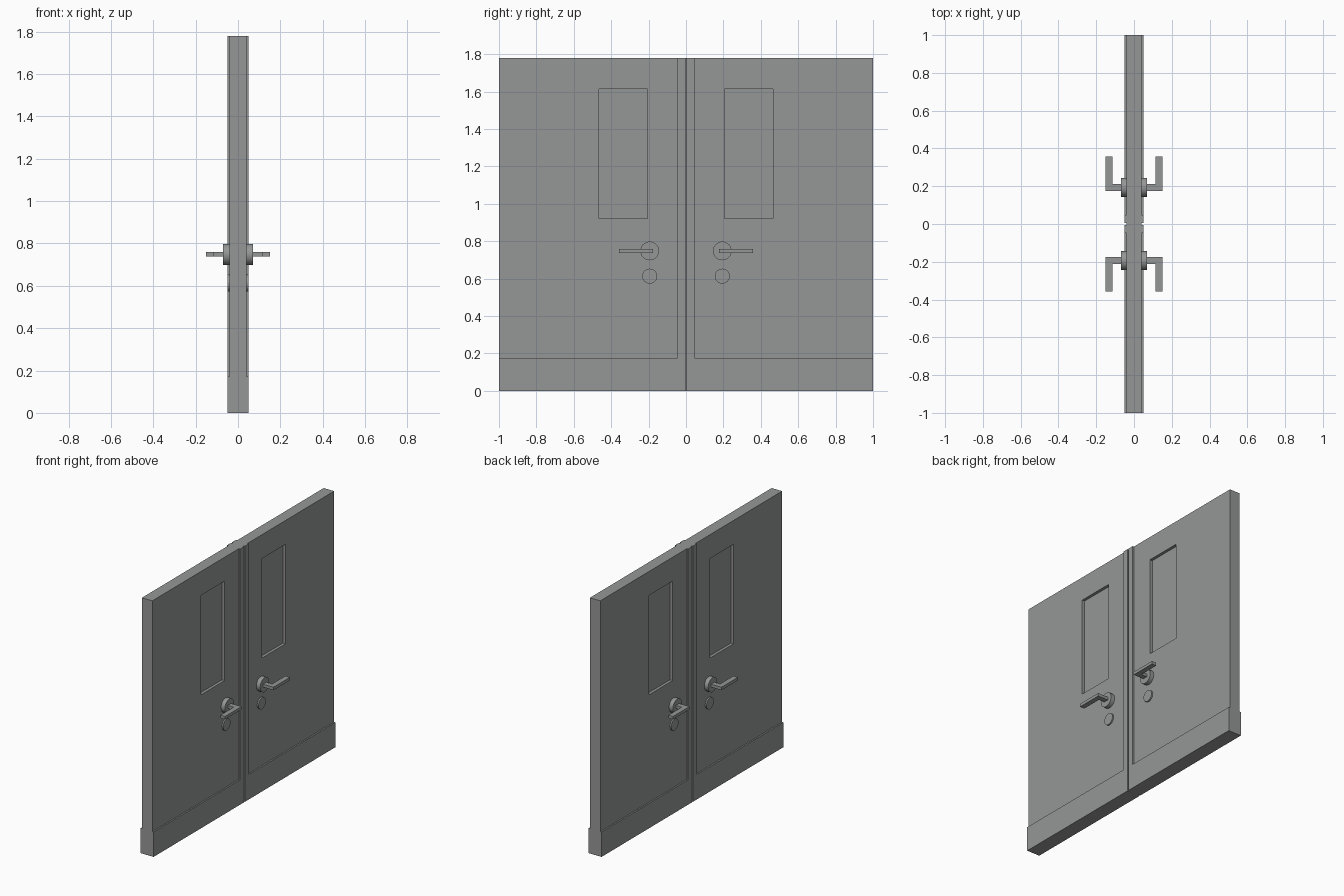
import bpy, bmesh, math
from mathutils import Matrix

if "Cube" in bpy.data.objects:
    bpy.data.objects.remove(bpy.data.objects["Cube"])

# One steel grey for the whole door set
grey = bpy.data.materials.new("steel_grey")
grey.diffuse_color = (0.30, 0.31, 0.305, 1)
grey.use_nodes = True
grey.node_tree.nodes["Principled BSDF"].inputs["Base Color"].default_value = grey.diffuse_color


def finish(name, bm, smooth=False):
    bmesh.ops.recalc_face_normals(bm, faces=bm.faces[:])
    me = bpy.data.meshes.new(name)
    bm.to_mesh(me)
    bm.free()
    me.materials.append(grey)
    ob = bpy.data.objects.new(name, me)
    bpy.context.collection.objects.link(ob)
    if smooth:
        bpy.context.view_layer.objects.active = ob
        ob.select_set(True)
        bpy.ops.object.shade_smooth_by_angle(angle=math.radians(35))
        ob.select_set(False)
    return ob


def lofted(name, loops):
    """Closed solid through matching loops of points."""
    bm = bmesh.new()
    rings = [[bm.verts.new(p) for p in loop] for loop in loops]
    n = len(rings[0])
    for a, b in zip(rings, rings[1:]):
        for i in range(n):
            j = (i + 1) % n
            bm.faces.new((a[i], a[j], b[j], b[i]))
    bm.faces.new(rings[0])
    bm.faces.new(rings[-1])
    return finish(name, bm)


def rect(x, y0, y1, z0, z1):
    return [(x, y0, z0), (x, y1, z0), (x, y1, z1), (x, y0, z1)]


def disc(name, y, z, r, x0, x1):
    bm = bmesh.new()
    m = Matrix.Translation(((x0 + x1) / 2, y, z)) @ Matrix.Rotation(math.pi / 2, 4, 'Y')
    bmesh.ops.create_cone(bm, cap_ends=True, segments=32, radius1=r, radius2=r,
                          depth=abs(x1 - x0), matrix=m)
    return finish(name, bm, True)


H = 1.78       # door height
T = 0.04       # half thickness of a leaf
P = 0.05       # half thickness over the plates

for s, side in ((-1, "left"), (1, "right")):
    # Leaf with a recessed window on both faces
    outer = (0, s * 1.0, 0, H)
    window = (s * 0.205, s * 0.466, 0.921, 1.613)
    lofted(side + "_door_leaf", [
        rect(-0.02, *window), rect(-T, *window), rect(-T, *outer),
        rect(T, *outer), rect(T, *window), rect(0.02, *window)])

    for f, face in ((-1, "back"), (1, "front")):
        tag = f"{side}_{face}_"
        # Kick plate and meeting strip as one raised L-shaped plate
        outline = [(0.004, 0), (1.0, 0), (1.0, 0.173), (0.047, 0.173), (0.047, H), (0.004, H)]
        lofted(tag + "kick_plate_and_strip",
               [[(f * x, s * y, z) for y, z in outline] for x in (T - 0.005, P)])

        # Handle rosette and lock cover
        disc(tag + "rosette", s * 0.194, 0.748, 0.05, f * 0.035, f * 0.07)
        disc(tag + "lock_cover", s * 0.194, 0.613, 0.04, f * 0.035, f * P)

        # L-shaped lever
        lever = [(0.06, 0.176), (0.15, 0.176), (0.15, 0.357),
                 (0.115, 0.357), (0.115, 0.211), (0.06, 0.211)]
        lofted(tag + "lever",
               [[(f * x, s * y, z) for x, y in lever] for z in (0.738, 0.759)])
